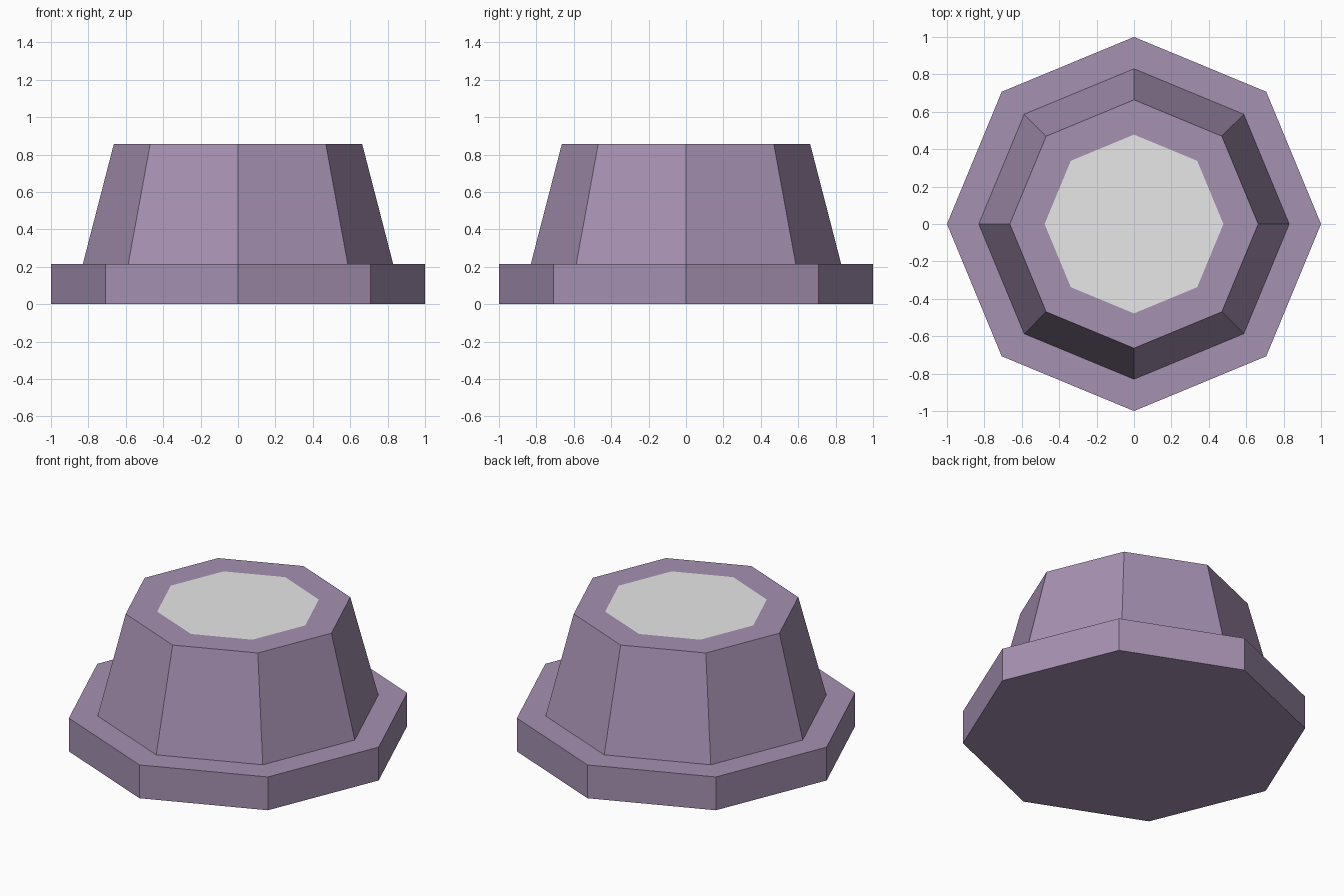
import bpy, bmesh, math

if "Cube" in bpy.data.objects:
    bpy.data.objects.remove(bpy.data.objects["Cube"])

SIDES = 8


def material(name, color):
    m = bpy.data.materials.new(name)
    m.diffuse_color = (*color, 1.0)
    m.use_nodes = True
    m.node_tree.nodes["Principled BSDF"].inputs["Base Color"].default_value = m.diffuse_color
    return m


purple = material("dusty purple", (0.378, 0.281, 0.441))
grey = material("light grey", (0.8, 0.8, 0.8))


def loft(name, profile, cap_start, cap_end):
    """Octagonal solid lofted through (radius, z) rings, from bottom to top."""
    bm = bmesh.new()
    rings = [[bm.verts.new((r * math.cos(math.tau * i / SIDES),
                            r * math.sin(math.tau * i / SIDES), z))
              for i in range(SIDES)] for r, z in profile]
    for a, b in zip(rings, rings[1:]):
        for i in range(SIDES):
            j = (i + 1) % SIDES
            bm.faces.new((a[i], a[j], b[j], b[i]))
    if cap_start:
        bm.faces.new(rings[0][::-1])
    if cap_end:
        bm.faces.new(rings[-1]).material_index = 1  # grey inset panel
    mesh = bpy.data.meshes.new(name)
    bm.to_mesh(mesh)
    bm.free()
    mesh.materials.append(purple)
    mesh.materials.append(grey)
    obj = bpy.data.objects.new(name, mesh)
    bpy.context.collection.objects.link(obj)
    return obj


# Flat flange around the foot
loft("base_flange", [(1.0, 0.0), (1.0, 0.214), (0.83, 0.214)], True, False)

# Tapered body with a flush grey panel in its top
loft("tapered_body", [(0.83, 0.214), (0.664, 0.856), (0.478, 0.856)], False, True)
